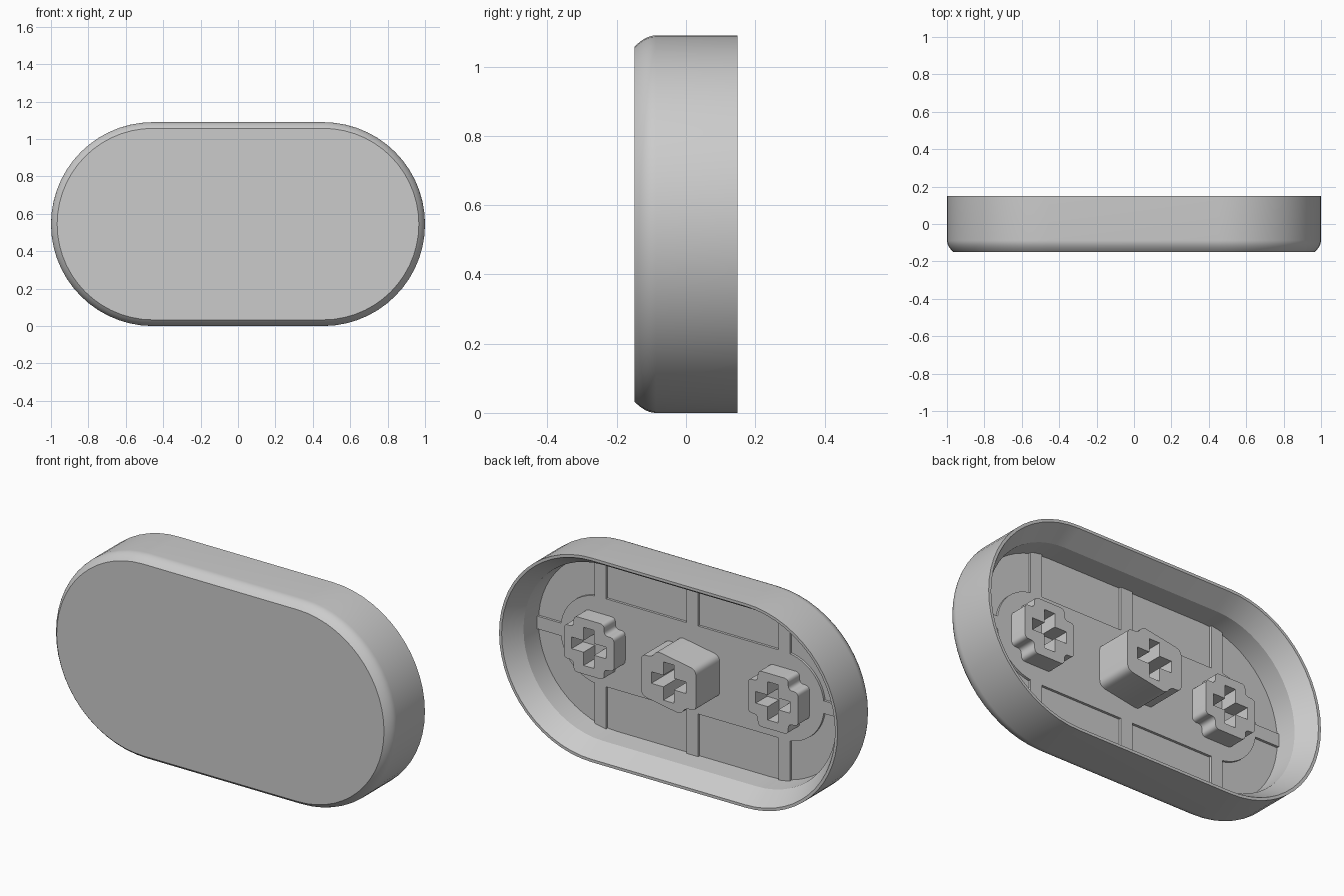
import bpy, bmesh, math
from mathutils import Vector, Matrix

cube = bpy.data.objects.get("Cube")
if cube:
    bpy.data.objects.remove(cube, do_unlink=True)

MID_Z = 0.545      # height of the long axis
SPAN = 0.455       # half the straight length
FLOOR = -0.066     # inner floor depth
RIB_TOP = -0.053   # back face of the raised ribs

grey = bpy.data.materials.new("plain grey")
grey.use_nodes = True
grey.diffuse_color = (0.6, 0.6, 0.6, 1)
grey.node_tree.nodes["Principled BSDF"].inputs["Base Color"].default_value = (0.6, 0.6, 0.6, 1)


def add_object(name, mesh, angle):
    mesh.materials.clear()
    mesh.materials.append(grey)
    obj = bpy.data.objects.new(name, mesh)
    bpy.context.collection.objects.link(obj)
    bpy.ops.object.select_all(action='DESELECT')
    obj.select_set(True)
    bpy.context.view_layer.objects.active = obj
    bpy.ops.object.shade_smooth_by_angle(angle=math.radians(angle))
    return obj


def stadium(radius, span, steps=28):
    """Outline of two half circles joined by straight sides."""
    pts = []
    for side in (1, -1):
        for i in range(steps + 1):
            a = math.pi * (i / steps - 0.5)
            pts.append(Vector((side * (span + radius * math.cos(a)), side * radius * math.sin(a))))
    return pts


def rounded(pts, radius, steps=7):
    """Round every corner of an outline."""
    pts = [Vector(p) for p in pts]
    out = []
    for i, p in enumerate(pts):
        back, ahead = pts[i - 1] - p, pts[(i + 1) % len(pts)] - p
        r = min(radius, back.length * 0.48, ahead.length * 0.48)
        a, b = p + back.normalized() * r, p + ahead.normalized() * r
        for k in range(steps + 1):
            t = k / steps
            out.append(a * (1 - t) ** 2 + p * 2 * t * (1 - t) + b * t * t)
    return out


def turned(pts, turns):
    """Repeat part of an outline around the centre."""
    out = []
    for k in range(turns):
        rot = Matrix.Rotation(2 * math.pi * k / turns, 2)
        out += [rot @ Vector(p) for p in pts]
    return out


def slab(name, outlines, x, y0, y1):
    """Extrude outlines along y; a second outline becomes a hole."""
    curve = bpy.data.curves.new(name, 'CURVE')
    curve.dimensions = '2D'
    curve.fill_mode = 'BOTH'
    curve.extrude = (y1 - y0) / 2
    for pts in outlines:
        spline = curve.splines.new('POLY')
        spline.points.add(len(pts) - 1)
        for point, p in zip(spline.points, pts):
            point.co = (p[0], p[1], 0, 1)
        spline.use_cyclic_u = True
    temp = bpy.data.objects.new(name + "_outline", curve)
    bpy.context.collection.objects.link(temp)
    graph = bpy.context.evaluated_depsgraph_get()
    mesh = bpy.data.meshes.new_from_object(temp.evaluated_get(graph))
    bpy.data.objects.remove(temp, do_unlink=True)
    mesh.transform(Matrix.Translation((x, (y0 + y1) / 2, MID_Z)) @ Matrix.Rotation(math.pi / 2, 4, 'X'))
    bm = bmesh.new()
    bm.from_mesh(mesh)
    bmesh.ops.remove_doubles(bm, verts=bm.verts, dist=1e-5)
    bmesh.ops.recalc_face_normals(bm, faces=bm.faces)
    bm.to_mesh(mesh)
    bm.free()
    return add_object(name, mesh, 25)


def box(name, x0, x1, z0, z1):
    return slab(name, [[(x0, z0), (x1, z0), (x1, z1), (x0, z1)]], 0, FLOOR - 0.005, RIB_TOP)


# Shell: rounded front edge, outer wall, thin rim, sloped lip, straight inner wall, floor
profile = []
for i in range(8):
    t = 1 - i / 7
    profile.append((0.545 - 0.033 * t * t, -0.087 - 0.062 * t))
profile += [(0.545, 0.149), (0.53, 0.149), (0.47, 0.05), (0.463, FLOOR)]

bm = bmesh.new()
rings = [[bm.verts.new((p.x, y, MID_Z + p.y)) for p in stadium(r, SPAN)] for r, y in profile]
for a, b in zip(rings, rings[1:]):
    for i in range(len(a)):
        j = (i + 1) % len(a)
        bm.faces.new((a[i], a[j], b[j], b[i]))
bm.faces.new(rings[0])
bm.faces.new(rings[-1])
bmesh.ops.recalc_face_normals(bm, faces=bm.faces)
shell_mesh = bpy.data.meshes.new("shell")
bm.to_mesh(shell_mesh)
bm.free()
add_object("shell", shell_mesh, 13)

# Raised pad along the middle of the floor
STEM_X = 0.544
PAD = 0.235
slab("middle_pad", [stadium(PAD, STEM_X)], 0, FLOOR - 0.005, RIB_TOP)

# Ribs from the pad out to the wall
for label, x in (("right", -STEM_X), ("middle", 0), ("left", STEM_X)):
    box(label + "_upper_rib", x - 0.034, x + 0.034, PAD - 0.004, 0.463)
    box(label + "_lower_rib", x - 0.034, x + 0.034, -0.463, 0.004 - PAD)
reach = STEM_X + PAD - 0.004
box("left_end_rib", reach, 0.919, -0.034, 0.034)
box("right_end_rib", -0.919, -reach, -0.034, 0.034)

# Stems with cross-shaped sockets
socket = turned([(0.102, -0.031), (0.102, 0.031), (0.031, 0.031)], 4)
small = rounded(turned([(0.148, -0.09), (0.148, 0.09), (0.09, 0.09)], 4), 0.025)
large = rounded(turned([(0.162, -0.11), (0.162, 0.11), (0.1, 0.11), (0.07, 0.15)], 2), 0.035)
slab("left_stem", [small, socket], STEM_X, RIB_TOP - 0.005, 0.043)
slab("right_stem", [small, socket], -STEM_X, RIB_TOP - 0.005, 0.043)
slab("middle_stem", [large, socket], 0, RIB_TOP - 0.005, 0.147)
